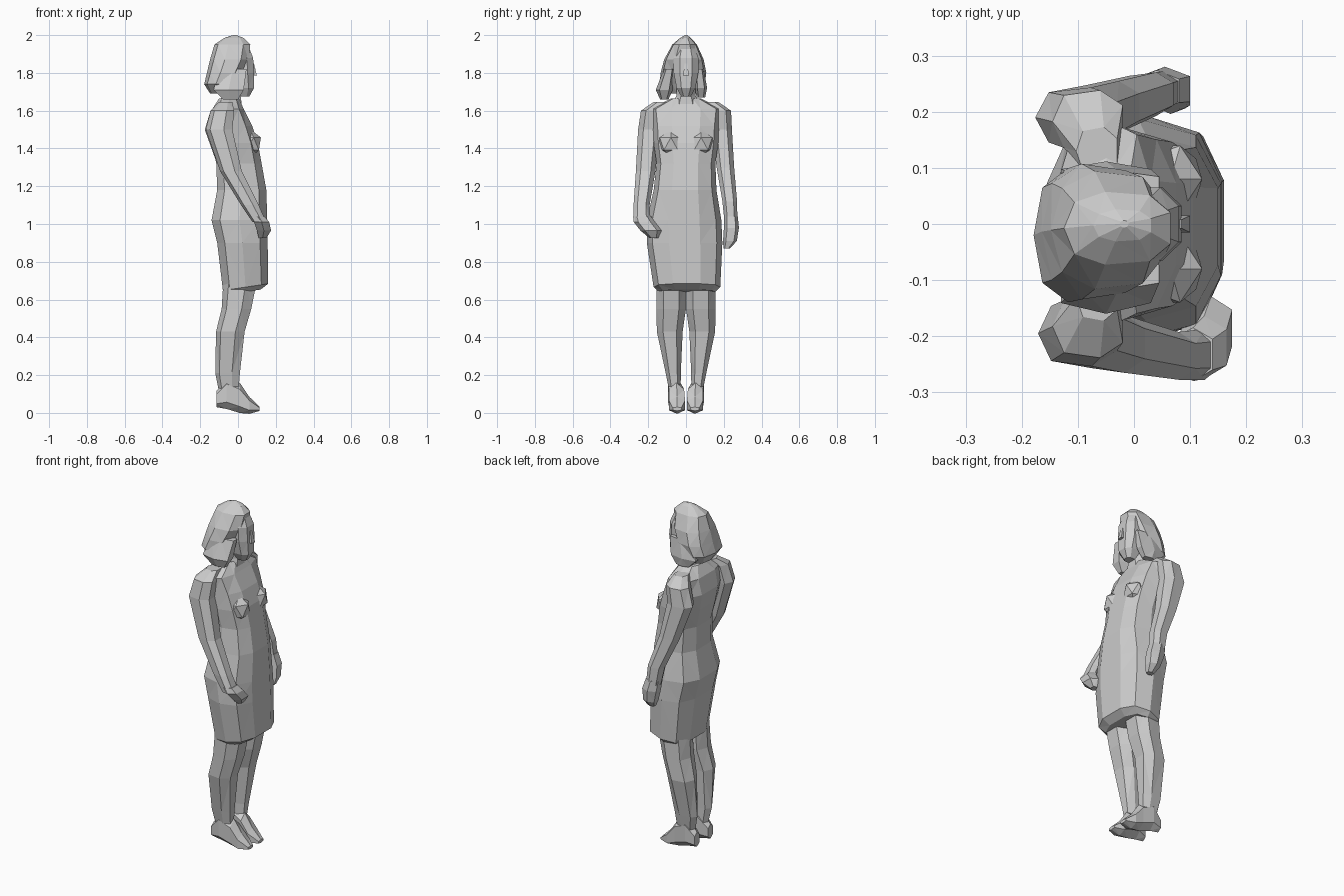
import bpy, bmesh, math
from mathutils import Vector


def loft(name, rings, n=8, power=0.8, axis='Z', tilt=0.0, flip=1):
    """Skin rings of (position, a_min, a_max, b_min, b_max).
    axis Z: a=x, b=y.  axis X: a=y, b=z.  tilt raises z with x."""
    bm = bmesh.new()
    rows = []
    for i, (t, a0, a1, b0, b1) in enumerate(rings):
        row = []
        for k in range(n):
            ang = 2 * math.pi * (k + 0.5) / n
            c, s = math.cos(ang), math.sin(ang)
            m = math.cos(math.pi / n) ** power
            a = (a0 + a1) / 2 + (a1 - a0) / 2 * math.copysign(abs(c) ** power, c) / m
            b = (b0 + b1) / 2 + (b1 - b0) / 2 * math.copysign(abs(s) ** power, s) / m
            if axis == 'Z':
                co = Vector((a, b * flip, t + (tilt * a if i < 2 else 0)))
            else:
                co = Vector((t, a * flip, b))
            row.append(bm.verts.new(co))
        rows.append(row)
    for lo, hi in zip(rows, rows[1:]):
        for k in range(n):
            j = (k + 1) % n
            bm.faces.new((lo[k], lo[j], hi[j], hi[k]))
    bm.faces.new(rows[0][::-1])
    bm.faces.new(rows[-1])
    bmesh.ops.triangulate(bm, faces=bm.faces[:])
    bmesh.ops.recalc_face_normals(bm, faces=bm.faces[:])
    me = bpy.data.meshes.new(name)
    bm.to_mesh(me)
    bm.free()
    ob = bpy.data.objects.new(name, me)
    bpy.context.collection.objects.link(ob)
    return ob


def ball(name, loc, scale):
    bpy.ops.mesh.primitive_ico_sphere_add(subdivisions=1, radius=1, location=loc)
    ob = bpy.context.object
    ob.name = name
    ob.scale = scale
    return ob


# dress and torso
loft("dress", [
    (0.635, -0.05, 0.12, -0.14, 0.15),
    (0.66, -0.08, 0.16, -0.165, 0.175),
    (0.90, -0.11, 0.157, -0.20, 0.185),
    (1.02, -0.14, 0.155, -0.20, 0.18),
    (1.18, -0.11, 0.15, -0.165, 0.155),
    (1.32, -0.115, 0.125, -0.15, 0.15),
    (1.43, -0.14, 0.105, -0.165, 0.165),
    (1.52, -0.155, 0.075, -0.17, 0.17),
    (1.61, -0.135, 0.03, -0.18, 0.18),
    (1.665, -0.10, 0.005, -0.075, 0.075)], n=10, power=0.75, tilt=0.15)
for side, label in ((-1, "right"), (1, "left")):
    ball(label + "_bust", (0.065, side * 0.08, 1.425), (0.063, 0.07, 0.075))

# bent arm with the hand resting in front
loft("right_arm", [
    (1.01, 0.08, 0.15, -0.275, -0.19),
    (1.10, 0.02, 0.11, -0.275, -0.195),
    (1.28, -0.09, 0.02, -0.262, -0.165),
    (1.50, -0.165, -0.03, -0.25, -0.14),
    (1.60, -0.14, -0.02, -0.235, -0.13),
    (1.645, -0.10, -0.03, -0.17, -0.09)], n=7)
loft("right_hand", [
    (0.925, 0.11, 0.15, -0.19, -0.15),
    (0.965, 0.10, 0.175, -0.235, -0.135),
    (1.01, 0.085, 0.165, -0.27, -0.17),
    (1.04, 0.07, 0.14, -0.275, -0.19)], n=6)

# hanging arm
loft("left_arm", [
    (1.02, 0.0, 0.08, 0.205, 0.27),
    (1.12, -0.02, 0.07, 0.195, 0.268),
    (1.30, -0.10, 0.01, 0.165, 0.252),
    (1.50, -0.17, -0.03, 0.14, 0.24),
    (1.60, -0.14, -0.02, 0.13, 0.235),
    (1.645, -0.10, -0.03, 0.09, 0.17)], n=7)
loft("left_hand", [
    (0.87, 0.05, 0.09, 0.20, 0.23),
    (0.91, 0.03, 0.10, 0.20, 0.265),
    (0.98, 0.01, 0.10, 0.205, 0.276),
    (1.04, 0.0, 0.08, 0.205, 0.27)], n=6)

# legs and shoes
for side, label in ((-1, "right"), (1, "left")):
    loft(label + "_leg", [
        (0.08, -0.09, 0.0, 0.03, 0.08),
        (0.21, -0.115, 0.01, 0.03, 0.105),
        (0.43, -0.11, 0.035, 0.022, 0.15),
        (0.55, -0.08, 0.07, 0.005, 0.152),
        (0.70, -0.07, 0.10, 0.005, 0.152)], n=7, flip=side)
    loft(label + "_foot", [
        (-0.115, 0.04, 0.085, 0.035, 0.11),
        (-0.06, 0.025, 0.095, 0.03, 0.18),
        (0.01, 0.01, 0.09, 0.008, 0.15),
        (0.06, 0.005, 0.09, 0.0, 0.08),
        (0.115, 0.025, 0.07, 0.012, 0.03)], n=6, axis='X', flip=side)

# neck, face and nose
loft("neck", [
    (1.62, -0.10, 0.02, -0.07, 0.07),
    (1.68, -0.08, 0.015, -0.048, 0.048),
    (1.77, -0.08, 0.03, -0.045, 0.045)], n=7)
loft("face", [
    (1.675, 0.0, 0.06, -0.025, 0.025),
    (1.72, -0.03, 0.085, -0.05, 0.05),
    (1.80, -0.05, 0.085, -0.065, 0.065),
    (1.88, -0.05, 0.08, -0.065, 0.065),
    (1.93, -0.05, 0.06, -0.05, 0.05)], n=8)
loft("nose", [
    (1.785, 0.07, 0.10, -0.015, 0.015),
    (1.85, 0.07, 0.085, -0.008, 0.008)], n=4)

# bobbed hair with two side locks
loft("hair", [
    (1.69, -0.145, -0.05, -0.09, 0.06),
    (1.74, -0.175, -0.02, -0.135, 0.095),
    (1.80, -0.16, 0.02, -0.13, 0.103),
    (1.87, -0.143, 0.055, -0.112, 0.09),
    (1.95, -0.12, 0.065, -0.07, 0.055),
    (1.985, -0.07, 0.03, -0.03, 0.025),
    (2.0, -0.025, -0.01, -0.006, 0.006)], n=9)
for label, y0, y1, low in (("right", -0.155, -0.075, 1.66), ("left", 0.05, 0.108, 1.67)):
    mid = (y0 + y1) / 2
    loft(label + "_hair_lock", [
        (low, -0.08, 0.0, mid - 0.02, mid + 0.02),
        (low + 0.05, -0.13, 0.03, y0, y1),
        (1.82, -0.10, 0.045, y0 * 0.8 + 0.01, y1 * 0.85)], n=6)
